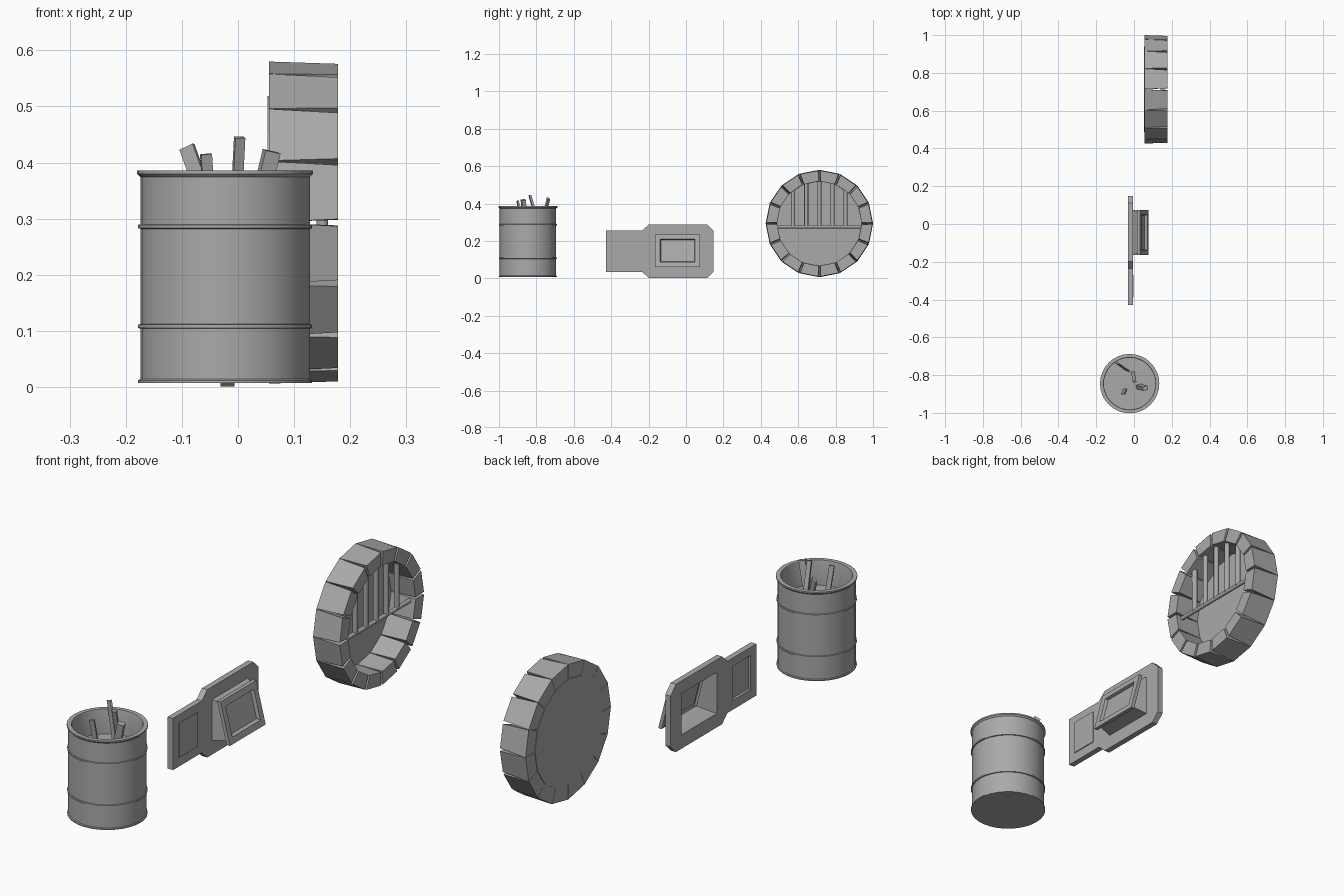
import bpy, bmesh, math
from mathutils import Vector, Matrix

cube = bpy.data.objects.get("Cube")
if cube:
    bpy.data.objects.remove(cube)

grey = bpy.data.materials.new("plain_grey")
grey.use_nodes = True
GREY = (0.4, 0.4, 0.4, 1)
grey.diffuse_color = GREY
grey.node_tree.nodes["Principled BSDF"].inputs["Base Color"].default_value = GREY


def finish(name, bm, smooth=None, fix=True):
    if fix:
        bmesh.ops.recalc_face_normals(bm, faces=bm.faces)
    mesh = bpy.data.meshes.new(name)
    bm.to_mesh(mesh)
    bm.free()
    mesh.materials.append(grey)
    ob = bpy.data.objects.new(name, mesh)
    bpy.context.collection.objects.link(ob)
    if smooth:
        bpy.ops.object.select_all(action='DESELECT')
        ob.select_set(True)
        bpy.context.view_layer.objects.active = ob
        bpy.ops.object.shade_smooth_by_angle(angle=math.radians(smooth))
    return ob


def box(name, centre, size, rot=Matrix()):
    bm = bmesh.new()
    m = Matrix.Translation(centre) @ rot @ Matrix.Diagonal((*size, 1))
    bmesh.ops.create_cube(bm, size=1, matrix=m)
    return finish(name, bm)


def rod(name, a, b, radius, sides=10):
    a, b = Vector(a), Vector(b)
    turn = (b - a).to_track_quat('Z', 'Y').to_matrix().to_4x4()
    bm = bmesh.new()
    bmesh.ops.create_cone(bm, cap_ends=True, segments=sides, radius1=radius, radius2=radius,
                          depth=(b - a).length, matrix=Matrix.Translation((a + b) / 2) @ turn)
    return finish(name, bm, 40)


# Open barrel with hoops, turned from a profile
BX, BY, R = -0.023, -0.845, 0.151
profile = [(0, 0.007), (R + .004, 0.007), (R + .004, 0.012), (R, 0.014)]
for z in (0.108, 0.286):
    profile += [(R, z - .004), (R + .004, z - .003), (R + .004, z + .003), (R, z + .004)]
profile += [(R, 0.374), (R + .006, 0.380), (R + .006, 0.386), (R - .012, 0.386),
            (R - .014, 0.380), (R - .014, 0.28), (0, 0.28)]
bm = bmesh.new()
verts = [bm.verts.new((BX + r, BY, z)) for r, z in profile]
edges = [bm.edges.new(pair) for pair in zip(verts, verts[1:])]
bmesh.ops.spin(bm, geom=verts + edges, cent=(BX, BY, 0), axis=(0, 0, 1),
               angle=math.tau, steps=32, use_merge=True)
bmesh.ops.remove_doubles(bm, verts=bm.verts, dist=1e-5)
finish("barrel", bm, 35)

# Scrap planks leaning inside the barrel: foot, top, width, thickness
planks = [((-.035, -.775, .27), (-.091, -.735, .428), .028, .008),
          ((-.048, -.875, .27), (-.057, -.90, .415), .02, .009),
          ((-.006, -.785, .27), (.003, -.835, .445), .018, .012),
          ((.024, -.86, .27), (.06, -.87, .42), .028, .022)]
for i, (foot, top, width, thick) in enumerate(planks):
    foot, top = Vector(foot), Vector(top)
    up = (top - foot).normalized()
    side = Vector((0.9, -0.45, 0)) if i == 0 else Vector((1, 0.25, 0))
    back = up.cross(side).normalized()
    side = back.cross(up)
    rot = Matrix((side, back, up)).transposed().to_4x4()
    box("plank_%d" % (i + 1), (foot + top) / 2, (width, thick, (top - foot).length), rot)


# Wall panel with two openings
def rect(y0, y1, z0, z1):
    return [(y0, z0), (y1, z0), (y1, z1), (y0, z1)]


SCREEN = (-0.165, 0.075, 0.06, 0.235)
PAD = (-0.39, -0.27, 0.075, 0.22)
half = [(-.428, .110), (-.235, .110), (-.198, .144), (.112, .144), (.148, .108)]
MID = 0.145
outline = [(y, MID + z) for y, z in half] + [(y, MID - z) for y, z in reversed(half)]
bm = bmesh.new()
for loop in (outline, rect(*SCREEN), rect(*PAD)):
    vs = [bm.verts.new((-0.031, y, z)) for y, z in loop]
    for a, b in zip(vs, vs[1:] + vs[:1]):
        bm.edges.new((a, b))
bmesh.ops.triangle_fill(bm, use_beauty=True, use_dissolve=False, edges=bm.edges[:])
moved = bmesh.ops.extrude_face_region(bm, geom=bm.faces[:])["geom"]
bmesh.ops.translate(bm, vec=(0.025, 0, 0),
                    verts=[g for g in moved if isinstance(g, bmesh.types.BMVert)])
bmesh.ops.dissolve_limit(bm, angle_limit=0.01, verts=bm.verts, edges=bm.edges)
finish("wall_panel", bm)

# Small raised plate
y0, y1, z0, z1 = PAD
box("small_plate", (-0.011, (y0 + y1) / 2, (z0 + z1) / 2), (0.018, y1 - y0, z1 - z0))

# Hollow hood with a tilted screen frame: inset, offset from the tilted plane
bm = bmesh.new()
y0, y1, z0, z1 = SCREEN
loops = []
for inset, off in ((0, None), (.012, -.016), (0, -.016), (0, 0), (.026, 0), (.030, -.014)):
    ring = []
    for y, z in rect(y0 + inset, y1 - inset, z0 + inset, z1 - inset):
        t = (z - z0) / (z1 - z0)
        x = -0.006 if off is None else 0.078 - 0.045 * t + off
        ring.append(bm.verts.new((x, y, z)))
    loops.append(ring)
for low, high in zip(loops, loops[1:]):
    for i in range(4):
        j = (i + 1) % 4
        bm.faces.new((low[i], low[j], high[j], high[i]))
bm.faces.new(loops[-1])
finish("screen_hood", bm, fix=False)

# Ring of wedge stones around a round niche
CY, CZ, COUNT = 0.713, 0.293, 16
STEP = math.tau / COUNT
XB, XF = 0.055, 0.178


def polar(x, radius, angle):
    return (x, CY + radius * math.cos(angle), CZ + radius * math.sin(angle))


bm = bmesh.new()
for i in range(COUNT):
    ends = []
    for x, outer, inner, gap in ((XB, .287, .226, .002), (XF, .283, .226, .022)):
        a, b = i * STEP + gap, (i + 1) * STEP - gap
        ends.append([bm.verts.new(polar(x, r, t))
                     for r, t in ((inner, a), (outer, a), (outer, b), (inner, b))])
    back, front = ends
    bm.faces.new(back[::-1])
    bm.faces.new(front)
    for k in range(4):
        n = (k + 1) % 4
        bm.faces.new((back[k], back[n], front[n], front[k]))
finish("stone_ring", bm)

# Niche back wall
bm = bmesh.new()
wall = [bm.verts.new(polar(0.053, 0.226, i * STEP)) for i in range(COUNT)]
face = bm.faces.new(wall)
moved = bmesh.ops.extrude_face_region(bm, geom=[face])["geom"]
bmesh.ops.translate(bm, vec=(0.01, 0, 0),
                    verts=[g for g in moved if isinstance(g, bmesh.types.BMVert)])
finish("niche_back", bm)

# Grating: one cross bar and five uprights
GX, GZ = 0.15, 0.276
rod("cross_bar", (GX, CY - .225, GZ), (GX, CY + .225, GZ), 0.009)
for i in range(5):
    dy = (i - 2) * 0.07
    top = CZ + math.sqrt(0.225 ** 2 - dy ** 2)
    rod("upright_bar_%d" % (i + 1), (GX, CY + dy, GZ), (GX, CY + dy, top), 0.011)
